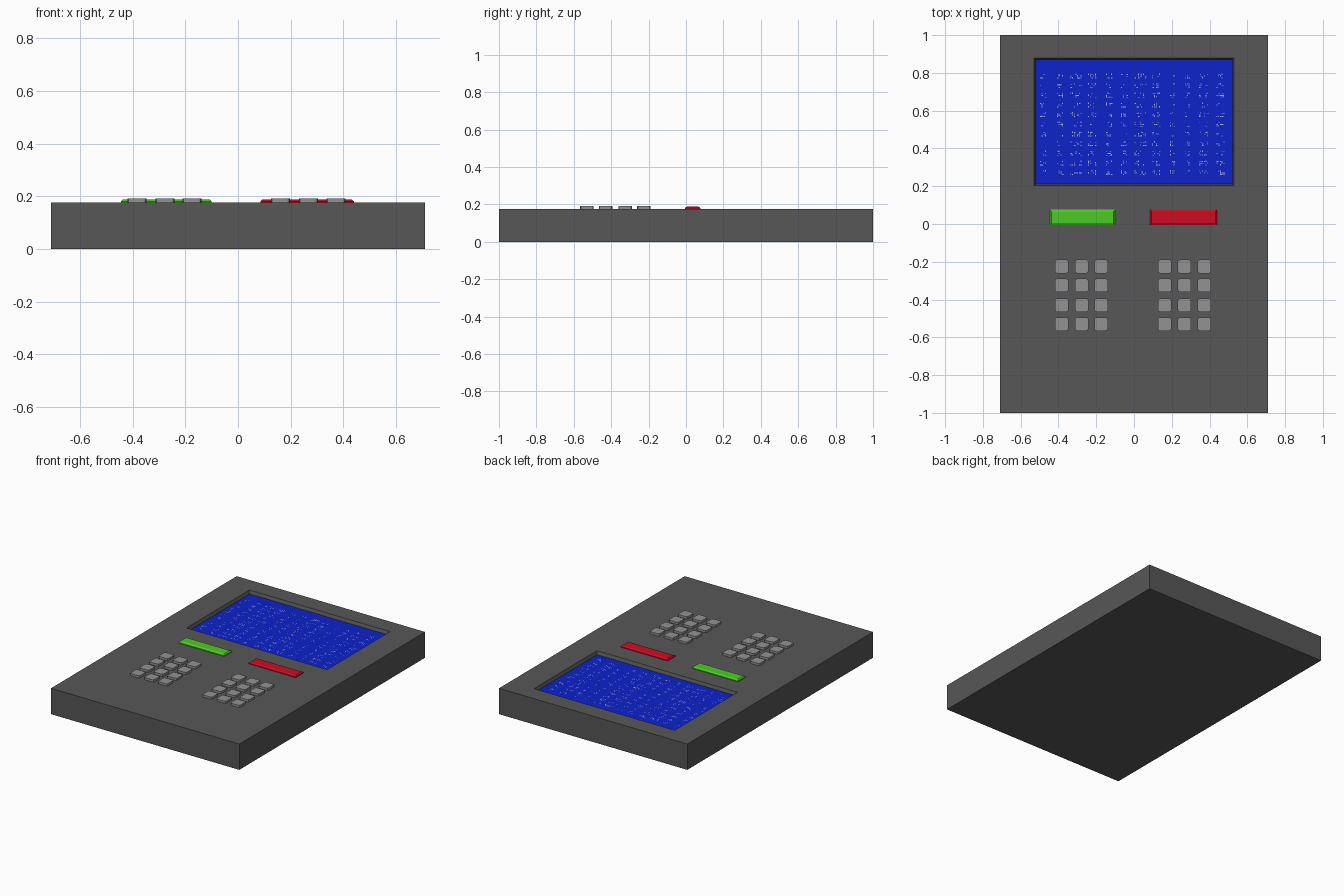
import bpy, bmesh, random

if "Cube" in bpy.data.objects:
    bpy.data.objects.remove(bpy.data.objects["Cube"])
random.seed(4)
TOP = 0.176          # deck height
FLOOR = TOP - 0.022  # screen height


def material(name, rgb):
    m = bpy.data.materials.new(name)
    m.diffuse_color = (*rgb, 1)
    m.use_nodes = True
    m.node_tree.nodes["Principled BSDF"].inputs["Base Color"].default_value = m.diffuse_color
    return m


dark_grey = material("dark grey", (0.095, 0.095, 0.095))
key_grey = material("light grey", (0.29, 0.29, 0.29))
blue = material("screen blue", (0.004, 0.016, 0.6))
pale = material("pale blue", (0.4, 0.45, 0.8))
green = material("green", (0.075, 0.6, 0.018))
red = material("red", (0.6, 0.004, 0.016))


def finish(name, bm, *mats):
    me = bpy.data.meshes.new(name)
    bm.to_mesh(me)
    bm.free()
    ob = bpy.data.objects.new(name, me)
    bpy.context.collection.objects.link(ob)
    for m in mats:
        me.materials.append(m)
    return ob


def loft(bm, rings):
    """Join rectangles (x0, x1, y0, y1, z) in order and cap both ends; returns the last cap."""
    loops = [[bm.verts.new(p) for p in ((a, c, z), (b, c, z), (b, d, z), (a, d, z))]
             for a, b, c, d, z in rings]
    for lo, hi in zip(loops, loops[1:]):
        for i in range(4):
            j = (i + 1) % 4
            bm.faces.new((lo[i], lo[j], hi[j], hi[i]))
    bm.faces.new(loops[0][::-1])
    return bm.faces.new(loops[-1])


# Case with a recessed screen
bm = bmesh.new()
screen = loft(bm, [(-0.71, 0.71, -1, 1, 0), (-0.71, 0.71, -1, 1, TOP),
                   (-0.53, 0.53, 0.203, 0.88, TOP), (-0.522, 0.522, 0.211, 0.872, FLOOR)])
screen.material_index = 1
finish("case", bm, dark_grey, blue)

# Abstract data specks on the screen: rows of small dash clusters
columns = [(-0.48, 4), (-0.39, 4), (-0.305, 7), (-0.22, 5), (-0.13, 4), (-0.05, 4),
           (0.035, 7), (0.12, 5), (0.205, 3), (0.285, 3), (0.37, 6), (0.46, 5)]
bm = bmesh.new()
px = 0.009
z = FLOOR + 0.001
for row in range(11):
    y = 0.785 - row * 0.0512
    for cx, n in columns:
        for i in range(n):
            for k in range(3):
                if random.random() < 0.36:
                    x0 = cx + (i - n / 2) * px
                    y0 = y + (k - 1.5) * px
                    w, h = random.choice([(0.008, 0.004), (0.004, 0.008), (0.005, 0.005)])
                    bm.faces.new([bm.verts.new(p) for p in (
                        (x0, y0, z), (x0 + w, y0, z), (x0 + w, y0 + h, z), (x0, y0 + h, z))])
finish("screen_specks", bm, pale)

# Wide bevelled buttons
for name, x0, x1, mat in (("green_button", -0.445, -0.1, green),
                          ("red_button", 0.085, 0.44, red)):
    bm = bmesh.new()
    loft(bm, [(x0, x1, -0.006, 0.077, TOP - 0.005), (x0, x1, -0.006, 0.077, TOP + 0.005),
              (x0 + 0.008, x1 - 0.008, 0.006, 0.066, TOP + 0.012)])
    finish(name, bm, mat)

# Two keypads of 3 x 4 keys with clipped corners
for name, xs in (("left_keypad", (-0.383, -0.277, -0.174)),
                 ("right_keypad", (0.162, 0.267, 0.372))):
    bm = bmesh.new()
    for x in xs:
        for y in (-0.225, -0.325, -0.43, -0.53):
            loft(bm, [(x - 0.036, x + 0.036, y - 0.036, y + 0.036, TOP - 0.005),
                      (x - 0.036, x + 0.036, y - 0.036, y + 0.036, TOP + 0.015)])
    uprights = [e for e in bm.edges if abs(e.verts[0].co.z - e.verts[1].co.z) > 0.01]
    bmesh.ops.bevel(bm, geom=uprights, offset=0.012, segments=2, profile=0.5, affect='EDGES')
    finish(name, bm, key_grey)
